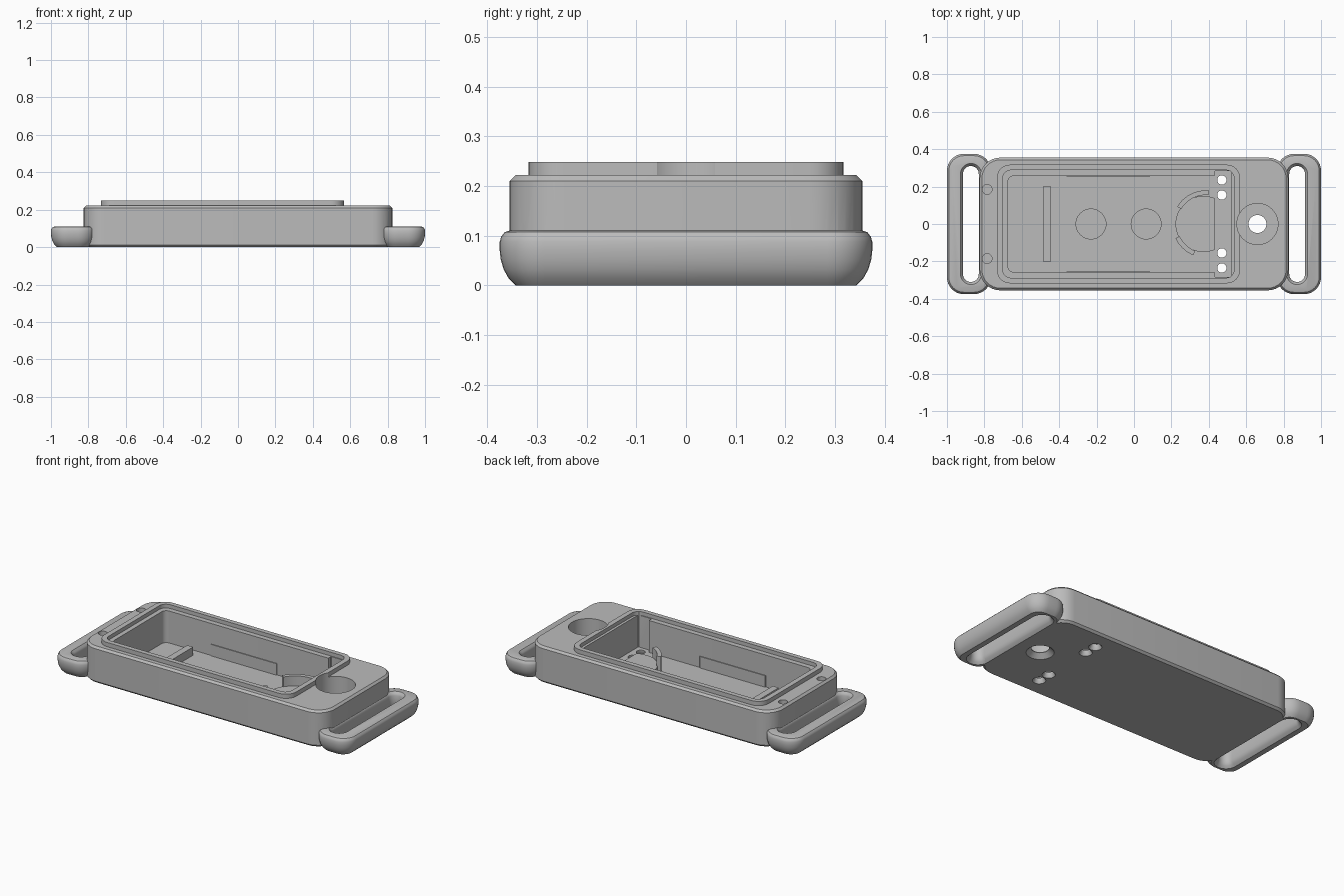
import bpy, bmesh, math

cube = bpy.data.objects.get("Cube")
if cube:
    bpy.data.objects.remove(cube, do_unlink=True)

grey = bpy.data.materials.new("plain grey")
grey.use_nodes = True
COLOUR = (0.5, 0.5, 0.5, 1)
grey.diffuse_color = COLOUR
grey.node_tree.nodes["Principled BSDF"].inputs["Base Color"].default_value = COLOUR

FLOOR = 0.03


def rounded(x0, x1, half_y, r, steps=8):
    """Rounded rectangle outline, as a function of inset."""
    def outline(inset):
        rad = max(r - inset, 0.002)
        a, b, h = x0 + inset, x1 - inset, half_y - inset
        corners = [(b - rad, h - rad), (a + rad, h - rad),
                   (a + rad, rad - h), (b - rad, rad - h)]
        pts = []
        for q, (cx, cy) in enumerate(corners):
            for i in range(steps + 1):
                t = (q + i / steps) * math.pi / 2
                pts.append((cx + rad * math.cos(t), cy + rad * math.sin(t)))
        return pts
    return outline


def circle(cx, cy, r, n=40, max_x=9):
    def outline(inset):
        return [(min(cx + (r - inset) * math.cos(math.tau * i / n), max_x),
                 cy + (r - inset) * math.sin(math.tau * i / n)) for i in range(n)]
    return outline


def arc_band(cx, cy, r0, r1, a0, a1, n=12):
    def outline(inset):
        angles = [math.radians(a0 + (a1 - a0) * i / n) for i in range(n + 1)]
        return ([(cx + r1 * math.cos(a), cy + r1 * math.sin(a)) for a in angles] +
                [(cx + r0 * math.cos(a), cy + r0 * math.sin(a)) for a in reversed(angles)])
    return outline


def loft(name, outline, levels):
    """Stack copies of an outline at (inset, z) levels into a closed solid."""
    bm = bmesh.new()
    rings = [[bm.verts.new((x, y, z)) for x, y in outline(inset)] for inset, z in levels]
    n = len(rings[0])
    for low, high in zip(rings, rings[1:]):
        for i in range(n):
            j = (i + 1) % n
            bm.faces.new((low[i], low[j], high[j], high[i]))
    bm.faces.new(rings[0][::-1])
    bm.faces.new(rings[-1])
    bmesh.ops.remove_doubles(bm, verts=bm.verts, dist=1e-6)
    bmesh.ops.recalc_face_normals(bm, faces=bm.faces)
    mesh = bpy.data.meshes.new(name)
    bm.to_mesh(mesh)
    bm.free()
    mesh.materials.append(grey)
    ob = bpy.data.objects.new(name, mesh)
    bpy.context.collection.objects.link(ob)
    return ob


def combine(target, tool, operation):
    """Apply a boolean and discard the tool."""
    mod = target.modifiers.new("cut", 'BOOLEAN')
    mod.operation, mod.solver, mod.object = operation, 'EXACT', tool
    bpy.context.view_layer.objects.active = target
    bpy.ops.object.modifier_apply(modifier=mod.name)
    bpy.data.objects.remove(tool, do_unlink=True)


def cut(target, outline, levels):
    combine(target, loft("cutter", outline, levels), 'DIFFERENCE')


def span(side, a, b):
    return (a, b) if side > 0 else (-b, -a)


# Main case with chamfered edges
case = loft("case", rounded(-0.825, 0.825, 0.355, 0.11),
            [(0.012, 0), (0, 0.012), (0, 0.21), (0.012, 0.222)])

# Strap lugs with rounded edges and a slot each
for side in (-1, 1):
    lug = loft("strap_lug", rounded(*span(side, 0.765, 1), 0.375, 0.09),
               [(0.032, 0), (0.018, 0.014), (0.008, 0.032), (0.002, 0.052), (0, 0.07),
                (0, 0.088), (0.003, 0.098), (0.01, 0.107), (0.022, 0.111)])
    slot = rounded(*span(side, 0.83, 0.914), 0.31, 0.042)
    flare = [(-0.026, -0.01), (-0.022, 0), (-0.01, 0.012), (-0.003, 0.024), (0, 0.04)]
    cut(lug, slot, flare + [(0, 0.09), (-0.004, 0.1), (-0.014, 0.111), (-0.014, 0.13)])
    combine(case, lug, 'UNION')
    cut(case, slot, flare + [(0, 0.06)])

# Raised lip around the opening
combine(case, loft("lip", rounded(-0.733, 0.567, 0.317, 0.07),
                   [(0, 0.18), (0, 0.248)]), 'UNION')

# Ledge, cavity and the wider end pocket
cut(case, rounded(-0.702, 0.536, 0.288, 0.045), [(0, 0.225), (0, 0.3)])
cut(case, rounded(-0.674, 0.5, 0.257, 0.03), [(0, FLOOR), (0, 0.3)])
cut(case, rounded(0.43, 0.52, 0.283, 0.004, 1), [(0, FLOOR), (0, 0.3)])

# Round well with a countersunk hole through the bottom
cut(case, circle(0.66, 0, 0.11, 48), [(0, FLOOR), (0, 0.3)])
cut(case, circle(0.66, 0, 0.048), [(-0.036, -0.01), (-0.028, 0), (0, 0.026), (0, 0.05)])

# Small countersunk holes in the end pocket
for y in (-0.235, -0.155, 0.155, 0.235):
    cut(case, circle(0.47, y, 0.025, 24), [(-0.015, -0.01), (-0.011, 0), (0, 0.02), (0, 0.05)])

# Blind holes in the top face
for y in (-0.185, 0.185):
    cut(case, circle(-0.785, y, 0.026, 24), [(0, 0.12), (0, 0.25)])

# Shallow round recesses in the floor
for x in (-0.23, 0.065):
    cut(case, circle(x, 0, 0.08), [(0, FLOOR - 0.012), (0, 0.05)])

# Fittings inside the cavity
parts = [case]
parts.append(loft("cross_bar", rounded(-0.485, -0.445, 0.203, 0.002, 1),
                  [(0, FLOOR - 0.01), (0, 0.08)]))
parts.append(loft("round_seat", circle(0.372, 0, 0.15, 48, 0.43),
                  [(0, FLOOR - 0.01), (0, 0.07)]))
for name, a0, a1 in (("back_clip", 85, 149), ("front_clip", 205, 248)):
    parts.append(loft(name, arc_band(0.385, 0, 0.155, 0.18, a0, a1),
                      [(0, FLOOR - 0.01), (0, 0.13)]))
for name, side in (("back_wall_rail", 1), ("front_wall_rail", -1)):
    rail = loft(name, rounded(-0.36, 0.085, 0.004, 0.002, 1),
                [(0, FLOOR - 0.01), (0, 0.1)])
    rail.location.y = side * 0.256
    parts.append(rail)

# Smooth rounded surfaces, keep edges crisp
bpy.ops.object.select_all(action='DESELECT')
for ob in parts:
    ob.select_set(True)
bpy.context.view_layer.objects.active = case
bpy.ops.object.shade_smooth_by_angle(angle=math.radians(30))
